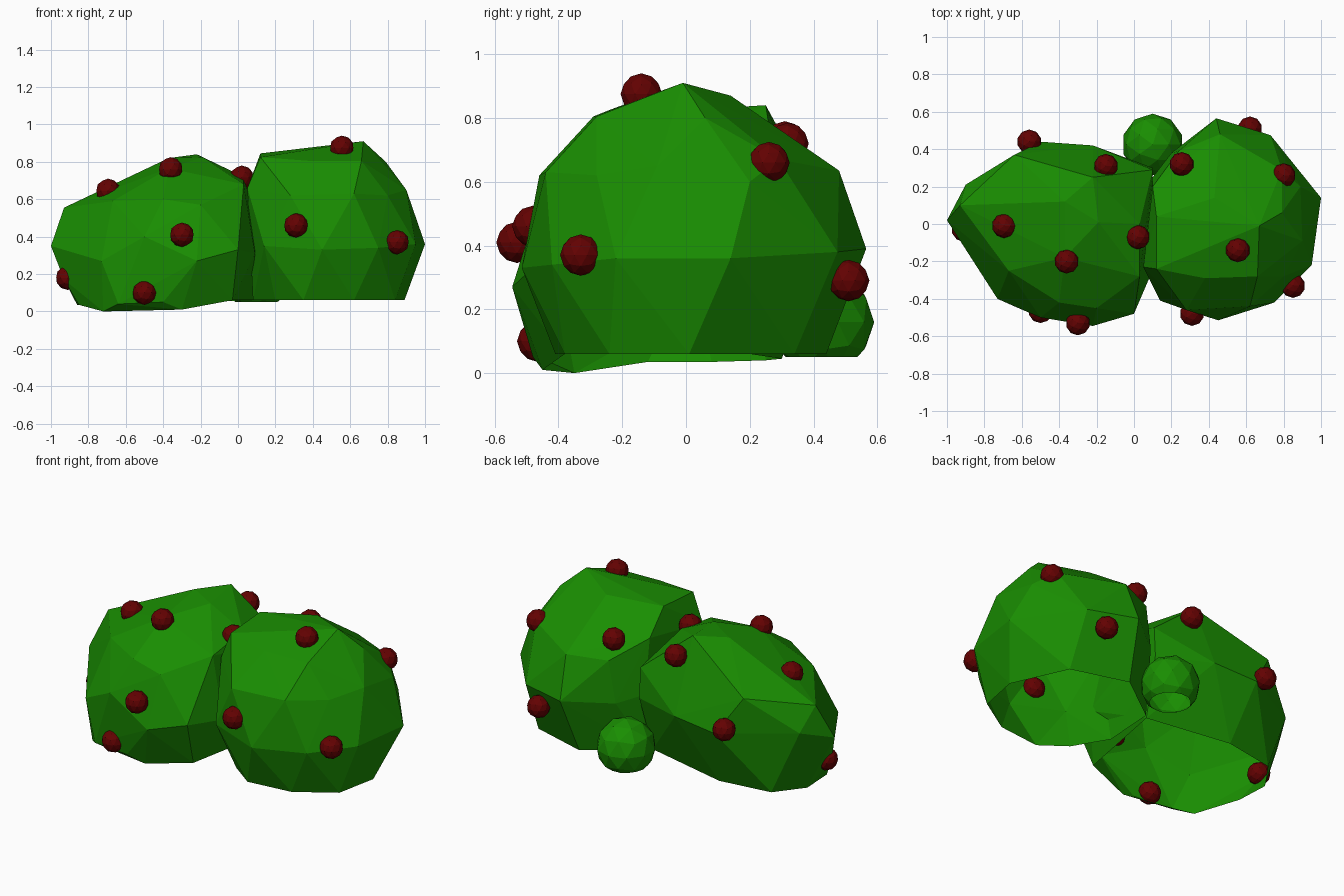
import bpy, bmesh
from mathutils import Vector

if "Cube" in bpy.data.objects:
    bpy.data.objects.remove(bpy.data.objects["Cube"])


def material(name, color):
    m = bpy.data.materials.new(name)
    m.diffuse_color = (*color, 1)
    m.use_nodes = True
    m.node_tree.nodes["Principled BSDF"].inputs["Base Color"].default_value = m.diffuse_color
    return m


GREEN = material("leaf green", (0.010, 0.27, 0.0005))
RED = material("berry red", (0.125, 0.0005, 0.0005))


def finish(name, bm, mat):
    me = bpy.data.meshes.new(name)
    bm.to_mesh(me)
    bm.free()
    me.materials.append(mat)
    ob = bpy.data.objects.new(name, me)
    bpy.context.collection.objects.link(ob)
    return ob


def clump(name, rim, body):
    """Faceted leaf mass: hull around a bottom rim and body corners, open below."""
    bm = bmesh.new()
    base = {bm.verts.new(p) for p in rim}
    for p in body:
        bm.verts.new(p)
    res = bmesh.ops.convex_hull(bm, input=bm.verts[:])
    loose = {g for g in res["geom_interior"] + res["geom_unused"]
             if isinstance(g, bmesh.types.BMVert)}
    bmesh.ops.delete(bm, geom=list(loose), context='VERTS')
    base -= loose
    bmesh.ops.recalc_face_normals(bm, faces=bm.faces[:])
    under = [f for f in bm.faces if f.normal.z < -0.8 and all(v in base for v in f.verts)]
    bmesh.ops.delete(bm, geom=under, context='FACES')
    return finish(name, bm, GREEN)


# Left leaf mass, leaning with its high ridge at the back
clump("left_bush",
      [(-.72, -.35, 0), (-.85, -.12, .035), (-.86, .08, .035), (-.74, .25, .04),
       (-.43, .3, .045), (.08, .2, .06), (-.03, -.38, .06), (-.3, -.45, .01)],
      # widest band
      [(-1, .02, .35), (-.93, -.05, .17), (-.73, -.4, .27), (-.5, -.5, .4),
       (-.64, -.44, .04), (-.4, -.48, .05), (-.22, -.545, .27), (0, -.48, .33),
       (.09, -.27, .31), (.1, .3, .4), (-.22, .42, .42), (-.5, .44, .4), (-.9, .21, .42),
       # upper band
       (-.93, .1, .555), (-.67, -.25, .59), (-.4, -.42, .6), (-.2, -.45, .57),
       (.03, -.28, .68), (.1, .29, .58), (-.64, .37, .62),
       # crown
       (-.22, .25, .84), (-.37, .12, .82), (-.37, -.18, .765), (-.19, .01, .825),
       (.03, 0, .72)])

# Right leaf mass, rounder with a flat foot
clump("right_bush",
      [(x, y, .06) for x, y in
       [(.89, .01), (.84, -.24), (.62, -.38), (.35, -.41), (.2, -.3), (.08, -.1),
        (.1, .22), (.4, .44), (.74, .34)]],
      # widest band
      [(1, .14, .36), (.95, -.22, .36), (.75, -.42, .34), (.45, -.515, .33),
       (.14, -.41, .35), (.07, -.2, .4), (.1, .25, .4), (.2, .38, .37),
       (.44, .565, .39), (.73, .475, .38),
       # upper band
       (.9, -.09, .65), (.89, .2, .6), (.79, .29, .67), (.46, .48, .635), (.24, .39, .62),
       (.1, .2, .72), (.05, -.23, .66), (.28, -.46, .62), (.62, -.44, .63), (.8, -.28, .62),
       # crown
       (.67, -.01, .91), (.43, .14, .87), (.12, .04, .845), (.12, -.24, .825),
       (.38, -.29, .805), (.66, -.28, .805), (.79, .06, .8)])

# Small sprout ball at the back, cut open at ground level
bm = bmesh.new()
bmesh.ops.create_icosphere(bm, subdivisions=2, radius=.165)
bmesh.ops.translate(bm, verts=bm.verts[:], vec=(.1, .425, .16))
bmesh.ops.bisect_plane(bm, geom=bm.verts[:] + bm.edges[:] + bm.faces[:],
                       plane_co=(0, 0, .05), plane_no=(0, 0, 1), clear_inner=True)
finish("small_bush", bm, GREEN)

# Berries dotted over the leaf masses
BERRIES = [(-.695, -.01, .645), (-.36, -.2, .76), (-.3, -.53, .41), (-.5, -.465, .1),
           (-.91, -.03, .18), (.02, -.07, .715), (-.15, .31, .725), (-.56, .44, .44),
           (.555, -.14, .875), (.31, -.48, .46), (.85, -.33, .37), (.8, .26, .66),
           (.62, .51, .29), (.255, .32, .72)]
for i, p in enumerate(BERRIES):
    bm = bmesh.new()
    bmesh.ops.create_icosphere(bm, subdivisions=2, radius=.065)
    bmesh.ops.translate(bm, verts=bm.verts[:], vec=Vector(p))
    finish(f"berry_{i + 1}", bm, RED)
